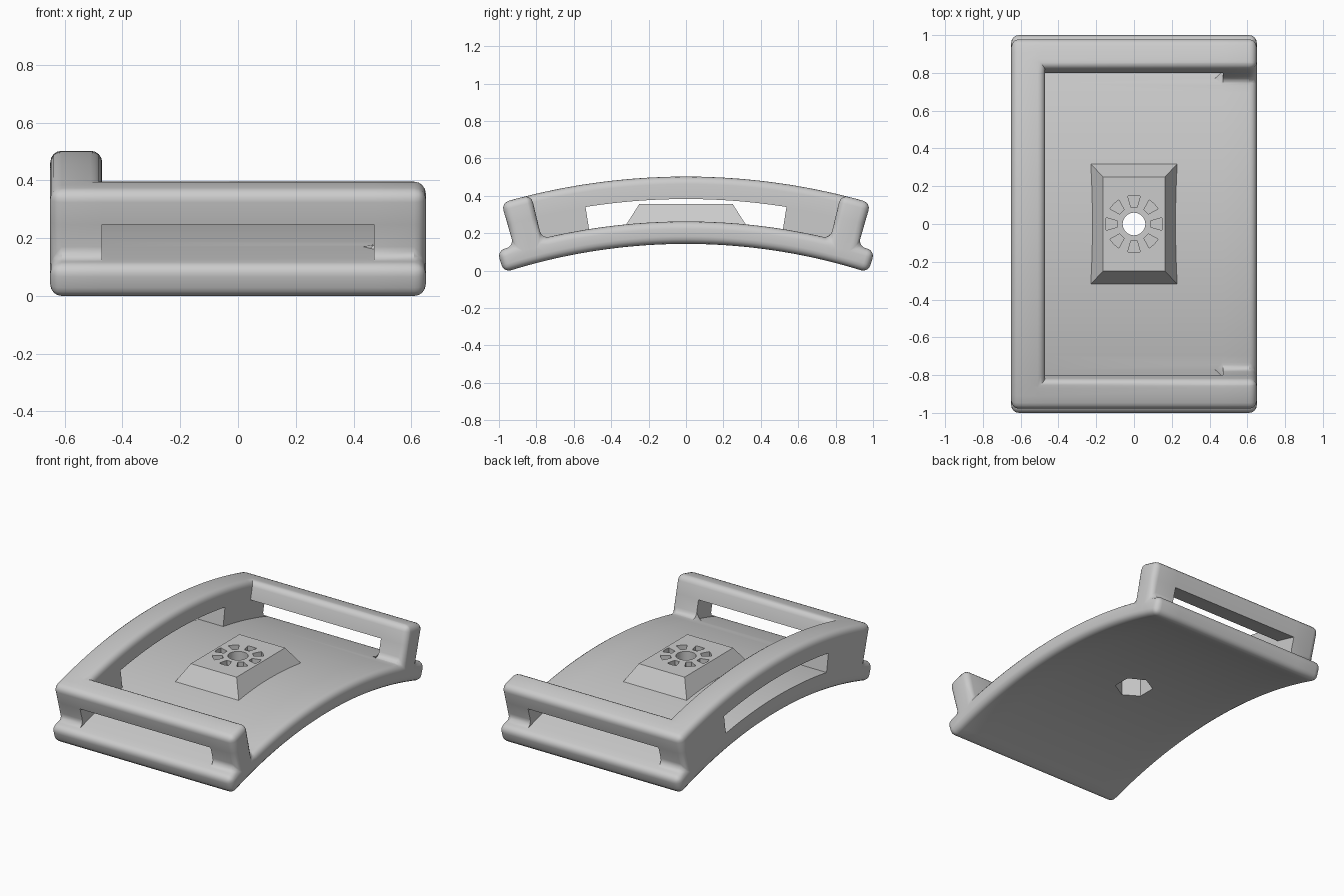
import bpy, bmesh
from math import sin, cos, pi
from mathutils import Vector

cube = bpy.data.objects.get("Cube")
if cube:
    bpy.data.objects.remove(cube, do_unlink=True)

grey = bpy.data.materials.new("plain_grey")
grey.use_nodes = True
colour = (0.6, 0.6, 0.6, 1)
grey.diffuse_color = colour
grey.node_tree.nodes["Principled BSDF"].inputs["Base Color"].default_value = colour


def to_object(name, bm):
    bmesh.ops.recalc_face_normals(bm, faces=bm.faces)
    mesh = bpy.data.meshes.new(name)
    bm.to_mesh(mesh)
    bm.free()
    mesh.materials.append(grey)
    obj = bpy.data.objects.new(name, mesh)
    bpy.context.collection.objects.link(obj)
    return obj


def add_prism(bm, low, high, z0, z1):
    """Closed solid between two matching outlines."""
    a = [bm.verts.new((x, y, z0)) for x, y in low]
    b = [bm.verts.new((x, y, z1)) for x, y in high]
    bm.faces.new(a[::-1])
    bm.faces.new(b)
    for i in range(len(a)):
        j = (i + 1) % len(a)
        bm.faces.new((a[i], a[j], b[j], b[i]))


def ring(radius, sides, turn=0.0):
    return [(radius * cos(turn + 2 * pi * i / sides),
             radius * sin(turn + 2 * pi * i / sides)) for i in range(sides)]


def rect(x, y):
    return [(-x, -y), (x, -y), (x, y), (-x, y)]


# --- Frame: laid out flat as blocks (x, arc length, radius), then bent ---
MID_R, CENTRE_Z = 3.36, -3.04
SIDE, INNER = 0.65, 0.47
END, RAIL_OUT, RAIL_IN, WINDOW = 1.045, 0.95, 0.793, 0.53
BASE, FLOOR, UNDER, TOP = 3.18, 3.30, 3.42, 3.54
xs = [-SIDE, -INNER, INNER, SIDE]
ss = [-END, -RAIL_OUT, -RAIL_IN, -WINDOW, WINDOW, RAIL_IN, RAIL_OUT, END]
rs = [BASE, FLOOR, UNDER, TOP]

cells = {(i, j, 0) for i in range(3) for j in range(7)}          # curved plate
cells |= {(0, j, 1) for j in (1, 2, 4, 5)}                       # long posts
cells |= {(2, j, 1) for j in (1, 5)}                             # short posts
cells |= {(0, j, 2) for j in range(1, 6)}                        # side rail
cells |= {(i, j, 2) for i in (1, 2) for j in (1, 5)}             # end rails

bm = bmesh.new()
grid = {}


def corner(key):
    if key not in grid:
        grid[key] = bm.verts.new((xs[key[0]], ss[key[1]], rs[key[2]]))
    return grid[key]


for cell in sorted(cells):
    for axis in range(3):
        for step in (0, 1):
            beside = list(cell)
            beside[axis] += 2 * step - 1
            if tuple(beside) in cells:
                continue
            u, v = [k for k in range(3) if k != axis]
            loop = []
            for du, dv in ((0, 0), (1, 0), (1, 1), (0, 1)):
                key = list(cell)
                key[axis] += step
                key[u] += du
                key[v] += dv
                loop.append(corner(tuple(key)))
            bm.faces.new(loop)
bmesh.ops.recalc_face_normals(bm, faces=bm.faces)


def is_rounded(e):
    if e.calc_face_angle(0) < 0.5:
        return False
    m = (e.verts[0].co + e.verts[1].co) / 2
    d = e.verts[1].co - e.verts[0].co
    convex = e.calc_face_angle_signed(0) > 0
    if abs(d.z) > 0.01:                                # upright corners
        return abs(m.x) > 0.6 and abs(m.y) > 0.6
    if abs(m.z - UNDER) < 0.01:                        # crisp window heads
        return False
    if abs(m.z - FLOOR) < 0.01:
        if convex:
            return abs(m.y) > 0.9 or m.x > 0.6
        return abs(d.x) > 0.01 and abs(m.x) > INNER and (abs(m.y) > 0.9 or m.x > 0)
    return convex


bmesh.ops.bevel(bm, geom=[e for e in bm.edges if is_rounded(e)], offset=0.04,
                offset_type='OFFSET', segments=4, profile=0.5,
                affect='EDGES', clamp_overlap=False)

# Slice along the arc and bend
CUTS = 34
for k in range(CUTS):
    s = -0.9 + 1.8 * (k + 0.5) / CUTS
    bmesh.ops.bisect_plane(bm, geom=bm.verts[:] + bm.edges[:] + bm.faces[:], dist=0.0001,
                           plane_co=(0, s, 0), plane_no=(0, 1, 0))
for v in bm.verts:
    a, r = v.co.y / MID_R, v.co.z
    v.co = Vector((v.co.x, r * sin(a), r * cos(a) + CENTRE_Z))
lowest = min(v.co.z for v in bm.verts)
for v in bm.verts:
    v.co.z -= lowest
frame = to_object("curved_frame", bm)

# --- Raised centre block, its foot sunk into the plate ---
bm = bmesh.new()
add_prism(bm, rect(0.257, 0.349), rect(0.165, 0.25), 0.2, 0.355)
block = to_object("centre_block", bm)

# --- Cutters: through hole, hexagonal pocket below, ring of slots ---
bm = bmesh.new()
add_prism(bm, ring(0.06, 32), ring(0.06, 32), -0.1, 0.6)
hole = to_object("hole_cutter", bm)

bm = bmesh.new()
add_prism(bm, ring(0.115, 6, pi / 2), ring(0.115, 6, pi / 2), -0.1, 0.27)
pocket = to_object("pocket_cutter", bm)

bm = bmesh.new()
for k in range(8):
    t = k * pi / 4
    wedge = [(0.09, -0.017), (0.147, -0.033), (0.151, 0), (0.147, 0.033), (0.09, 0.017)]
    pts = [(p * cos(t) - q * sin(t), p * sin(t) + q * cos(t)) for p, q in wedge]
    add_prism(bm, pts, pts, 0.325, 0.5)
slots = to_object("slot_cutter", bm)


def carve(obj, cutters):
    for c in cutters:
        mod = obj.modifiers.new(c.name, 'BOOLEAN')
        mod.operation = 'DIFFERENCE'
        mod.solver = 'EXACT'
        mod.object = c
    bpy.context.view_layer.update()
    deps = bpy.context.evaluated_depsgraph_get()
    mesh = bpy.data.meshes.new_from_object(obj.evaluated_get(deps))
    obj.modifiers.clear()
    obj.data = mesh


carve(frame, [pocket, hole])
carve(block, [pocket, hole, slots])
for c in (hole, pocket, slots):
    bpy.data.objects.remove(c, do_unlink=True)

# Smooth the rounded surfaces, keep corners sharp
for obj in (frame, block):
    bpy.ops.object.select_all(action='DESELECT')
    obj.select_set(True)
    bpy.context.view_layer.objects.active = obj
    bpy.ops.object.shade_smooth_by_angle(angle=pi / 6)
